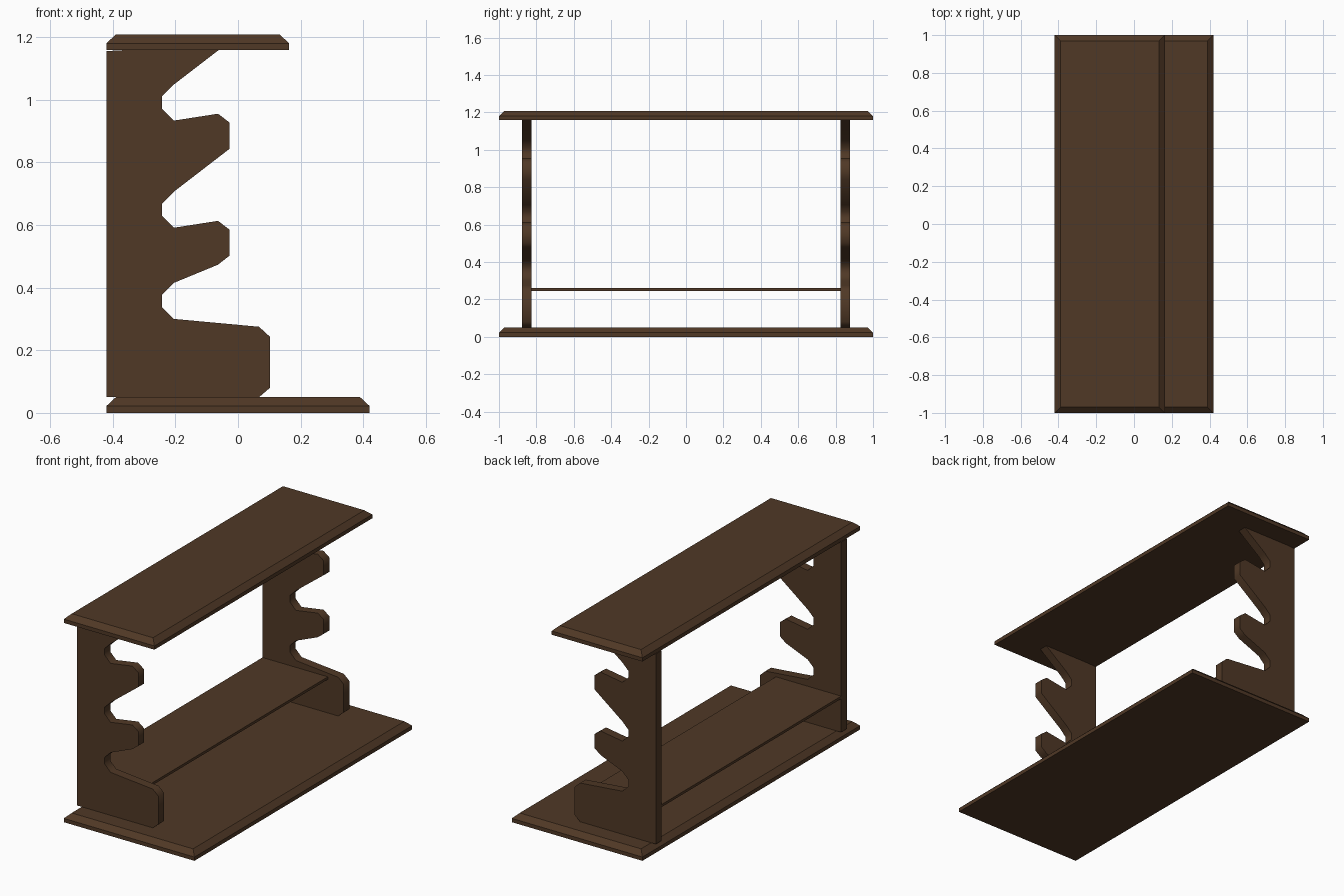
import bpy, bmesh, math

if "Cube" in bpy.data.objects:
    bpy.data.objects.remove(bpy.data.objects["Cube"])

wood = bpy.data.materials.new("dark brown wood")
wood.diffuse_color = (0.08, 0.04, 0.019, 1)
wood.use_nodes = True
wood.node_tree.nodes["Principled BSDF"].inputs["Base Color"].default_value = wood.diffuse_color


def make_object(name, bm):
    bmesh.ops.recalc_face_normals(bm, faces=bm.faces)
    mesh = bpy.data.meshes.new(name)
    bm.to_mesh(mesh)
    bm.free()
    mesh.materials.append(wood)
    obj = bpy.data.objects.new(name, mesh)
    bpy.context.collection.objects.link(obj)
    return obj


def board(name, x0, x1, y, z0, z1, lip=0.0, inset=0.0):
    """Board whose top edges slope inwards above a straight lip."""
    bm = bmesh.new()
    levels = [(z0, 0), (z0 + lip, 0), (z1, inset)] if inset else [(z0, 0), (z1, 0)]
    rings = []
    for z, i in levels:
        corners = [(x0 + i, -y + i), (x1 - i, -y + i), (x1 - i, y - i), (x0 + i, y - i)]
        rings.append([bm.verts.new((cx, cy, z)) for cx, cy in corners])
    bm.faces.new(rings[0][::-1])
    bm.faces.new(rings[-1])
    for a, b in zip(rings, rings[1:]):
        for k in range(4):
            n = (k + 1) % 4
            bm.faces.new((a[k], a[n], b[n], b[k]))
    return make_object(name, bm)


# Base, top and thin inner shelf
board("base_board", -0.42, 0.42, 1.0, 0.0, 0.05, 0.022, 0.03)
board("top_board", -0.42, 0.163, 1.0, 1.158, 1.208, 0.022, 0.03)
board("inner_shelf", -0.42, 0.0, 0.826, 0.245, 0.26)

# Side panel outline: lower block, then notches and prongs going up
outline = [(-0.42, 0.05), (0.067, 0.05), (0.102, 0.08), (0.102, 0.243), (0.067, 0.275)]


def notch(z):
    return [(-0.205, z), (-0.243, z + 0.038), (-0.243, z + 0.077), (-0.205, z + 0.115)]


outline += notch(0.300)
outline += [(-0.064, 0.473), (-0.027, 0.502), (-0.027, 0.585), (-0.064, 0.613)]
outline += notch(0.591)
outline += [(-0.027, 0.843), (-0.027, 0.927), (-0.064, 0.955)]
outline += notch(0.933)
outline += [(-0.062, 1.158), (-0.365, 1.158), (-0.42, 1.155)]

# Two matching side panels
for name, y in (("front_side_panel", -0.877), ("back_side_panel", 0.825)):
    bm = bmesh.new()
    face = bm.faces.new([bm.verts.new((px, y, pz)) for px, pz in outline])
    ext = bmesh.ops.extrude_face_region(bm, geom=[face])
    verts = [g for g in ext["geom"] if isinstance(g, bmesh.types.BMVert)]
    bmesh.ops.translate(bm, verts=verts, vec=(0, 0.052, 0))
    panel = make_object(name, bm)
    bpy.ops.object.select_all(action='DESELECT')
    panel.select_set(True)
    bpy.context.view_layer.objects.active = panel
    bpy.ops.object.shade_smooth_by_angle(angle=math.radians(58))
